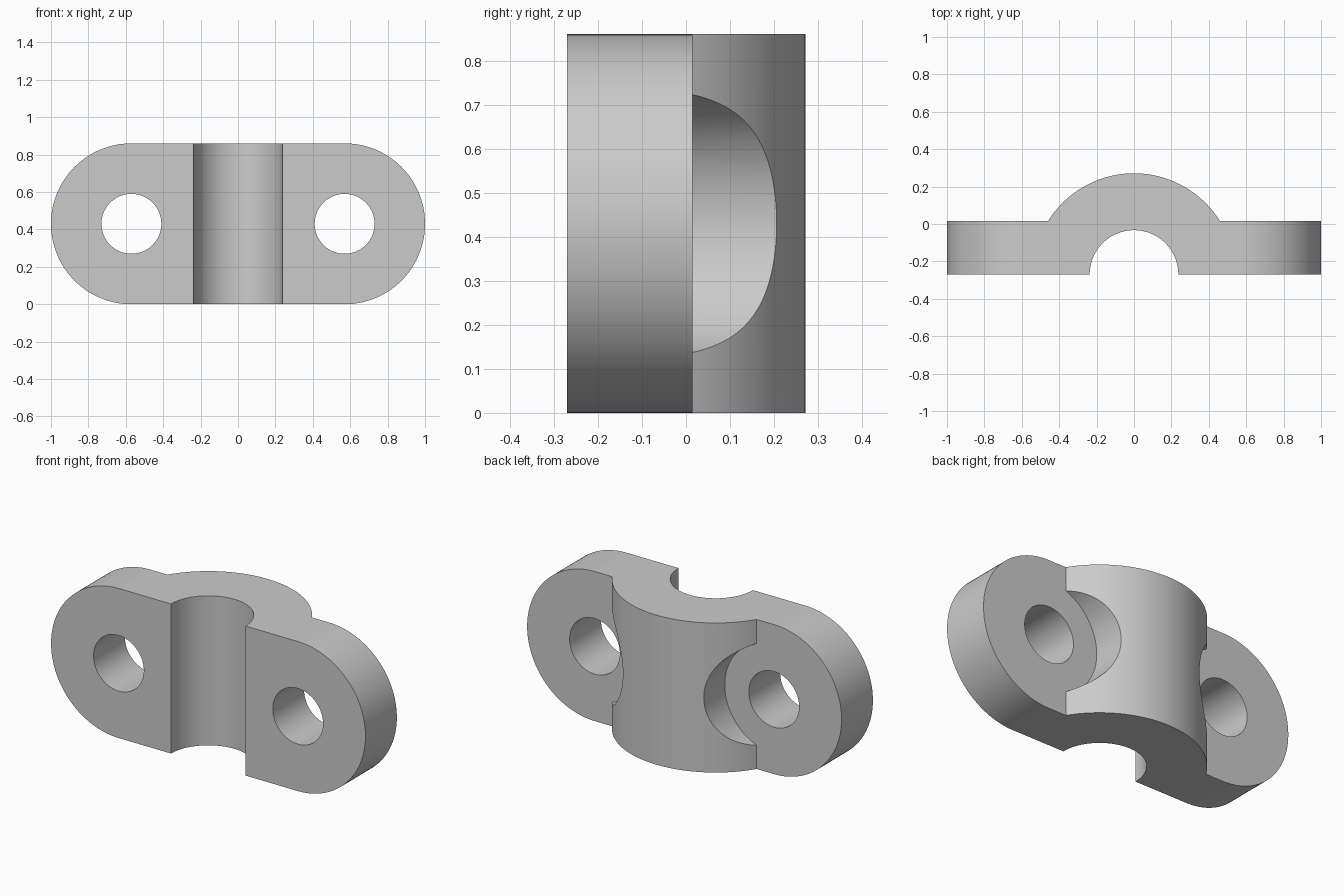
import bpy, bmesh
from math import sin, cos, pi, asin, radians

cube = bpy.data.objects.get("Cube")
if cube:
    bpy.data.objects.remove(cube, do_unlink=True)

# Main dimensions
HEIGHT, FRONT, PLATE_BACK = 0.86, -0.27, 0.015
MID = HEIGHT / 2
END_R, HOLE_R, SPOT_R = 0.43, 0.16, 0.313
HUB_R, BORE_R = 0.541, 0.237
EYE_X = 1 - END_R

metal = bpy.data.materials.new("plain grey")
metal.use_nodes = True
grey = (0.6, 0.6, 0.6, 1)
metal.diffuse_color = grey
metal.node_tree.nodes["Principled BSDF"].inputs["Base Color"].default_value = grey


def arc(cx, cy, r, start, end, steps=64):
    angles = [start + (end - start) * i / steps for i in range(steps + 1)]
    return [(cx + r * cos(a), cy + r * sin(a)) for a in angles]


def prism(name, outline, place, low, high):
    """Extrude a closed outline between two levels; place maps (u, v, level) to xyz."""
    bm = bmesh.new()
    rings = [[bm.verts.new(place(u, v, w)) for u, v in outline] for w in (low, high)]
    for ring in rings:
        bm.faces.new(ring)
    count = len(outline)
    for i in range(count):
        j = (i + 1) % count
        bm.faces.new((rings[0][i], rings[0][j], rings[1][j], rings[1][i]))
    bmesh.ops.recalc_face_normals(bm, faces=bm.faces)
    mesh = bpy.data.meshes.new(name)
    bm.to_mesh(mesh)
    bm.free()
    mesh.materials.append(metal)
    obj = bpy.data.objects.new(name, mesh)
    bpy.context.collection.objects.link(obj)
    return obj


def upright(u, v, w):
    return (u, v, w)


def through(u, v, w):
    return (u, w, v)


def combine(target, tool, operation):
    mod = target.modifiers.new(operation.title(), 'BOOLEAN')
    mod.operation, mod.solver, mod.object = operation, 'EXACT', tool
    bpy.context.view_layer.objects.active = target
    bpy.ops.object.modifier_apply(modifier=mod.name)
    bpy.data.objects.remove(tool, do_unlink=True)


# Clamp body: flat wings, raised hub and half-round bore in one section
shoulder = asin((PLATE_BACK - FRONT) / HUB_R)
section = [(-1.1, FRONT)] + arc(0, FRONT, BORE_R, pi, 0)
section += [(1.1, FRONT), (1.1, PLATE_BACK)]
section += arc(0, FRONT, HUB_R, shoulder, pi - shoulder) + [(-1.1, PLATE_BACK)]
clamp = prism("clamp_body", section, upright, 0, HEIGHT)

# Rounded wing ends
stadium = arc(EYE_X, MID, END_R, -pi / 2, pi / 2) + arc(-EYE_X, MID, END_R, pi / 2, 3 * pi / 2)
combine(clamp, prism("end_rounding", stadium, through, -0.5, 0.5), 'INTERSECT')

# Bolt holes and the washer clearances cut into the hub
for x in (-EYE_X, EYE_X):
    hole = arc(x, MID, HOLE_R, 0, 2 * pi, 96)[:-1]
    combine(clamp, prism("bolt_hole", hole, through, -0.5, 0.5), 'DIFFERENCE')
    spot = arc(x, MID, SPOT_R, 0, 2 * pi, 96)[:-1]
    combine(clamp, prism("washer_clearance", spot, through, PLATE_BACK, 0.5), 'DIFFERENCE')

clamp.select_set(True)
bpy.context.view_layer.objects.active = clamp
bpy.ops.object.shade_smooth_by_angle(angle=radians(25))
